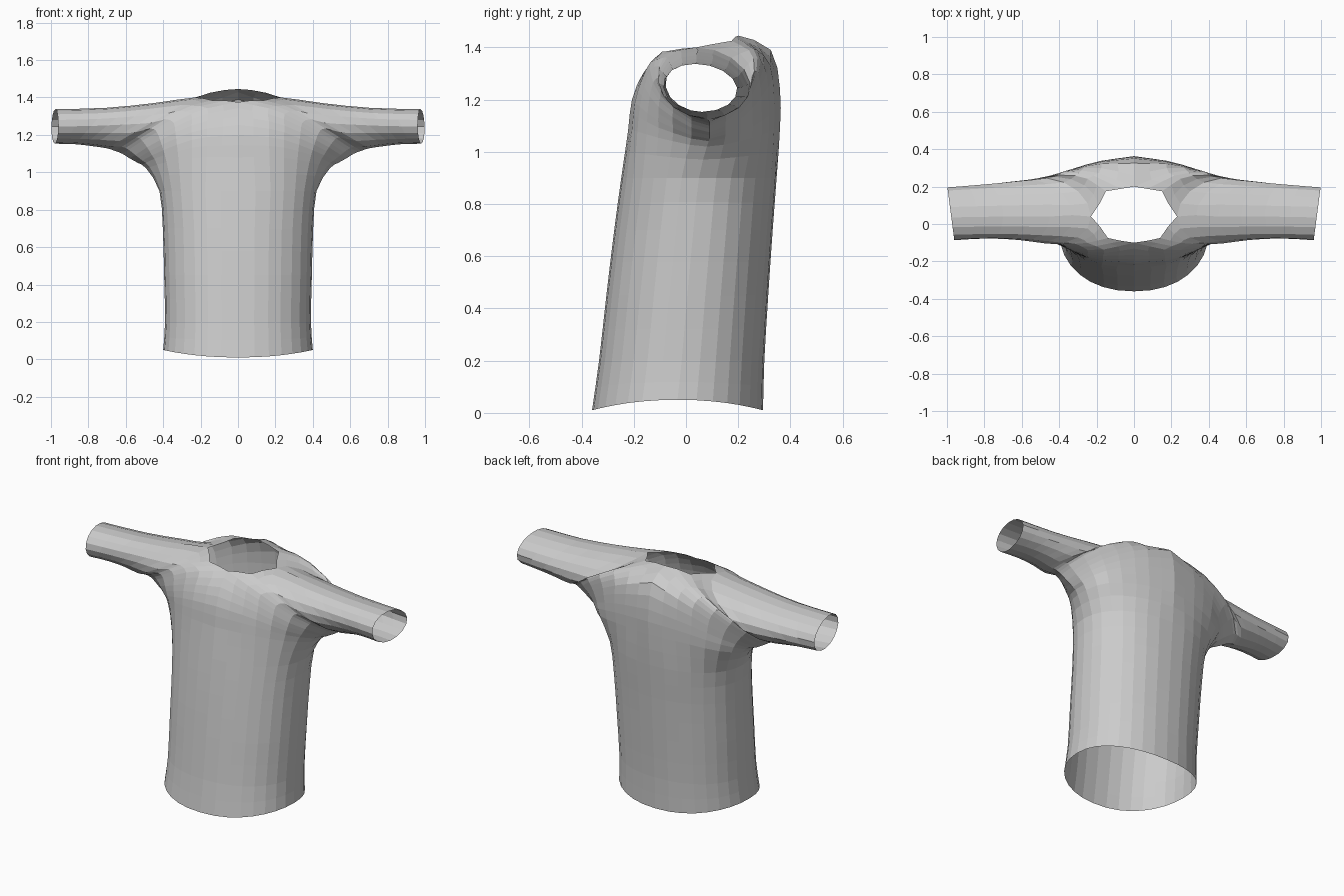
import bpy, bmesh
from math import sin, cos, pi
from mathutils import Vector

if "Cube" in bpy.data.objects:
    bpy.data.objects.remove(bpy.data.objects["Cube"])

SEG = 16   # faces around each half rib, front to back


def spline(points, t):
    """Catmull-Rom point at parameter t through the given points."""
    i = min(int(t), len(points) - 2)
    f = t - i
    b, c = points[i], points[i + 1]
    a = points[i - 1] if i else b * 2 - c
    d = points[i + 2] if i + 2 < len(points) else c * 2 - b
    return 0.5 * (2 * b + (c - a) * f + (2 * a - 5 * b + 4 * c - d) * f * f
                  + (3 * b - a - 3 * c + d) * f ** 3)


def torso_rib(z, half_width, front, back, lift=0):
    rib = []
    for i in range(SEG + 1):
        s, c = max(0, sin(pi * i / SEG)), cos(pi * i / SEG)
        y = (front + back) / 2 - (back - front) / 2 * (abs(c) ** 0.92) * (1 if c > 0 else -1)
        rib.append(Vector((half_width * s ** 0.92 if 0 < i < SEG else 0, y, z + lift * s * s)))
    return rib


def chest_rib(points):
    pts = [Vector(p) for p in points]
    return [spline(pts, i * (len(pts) - 1) / SEG) for i in range(SEG + 1)]


def sleeve_rib(x_top, x_low, z_top, z_low, front, back, y_top, skew=0):
    rib = []
    mid = (front + back) / 2
    for i in range(SEG + 1):
        s, c = sin(2 * pi * i / SEG), cos(2 * pi * i / SEG)
        h = (1 + c) / 2
        y = mid - (back - front) / 2 * s + (y_top - mid) * h * h
        rib.append(Vector((x_low + (x_top - x_low) * h + skew * (y - mid), y,
                           z_low + (z_top - z_low) * h)))
    return rib


# Torso ribs, hem to chest
ribs = [torso_rib(*r) for r in (
    (0.01, 0.40, -0.36, 0.295, 0.04),
    (0.20, 0.39, -0.333, 0.30),
    (0.45, 0.395, -0.305, 0.315),
    (0.70, 0.402, -0.275, 0.332),
    (0.90, 0.42, -0.248, 0.347))]

# Chest ribs: front centre, round the armpit, to back centre
ribs += [chest_rib(p) for p in (
    [(0, -.222, 1.08), (.22, -.195, 1.08), (.40, -.09, 1.05), (.49, .08, 1.02),
     (.42, .24, 1.05), (.22, .325, 1.08), (0, .36, 1.09)],
    [(0, -.207, 1.20), (.22, -.185, 1.18), (.42, -.09, 1.11), (.535, .09, 1.05),
     (.44, .24, 1.12), (.23, .325, 1.20), (0, .36, 1.24)],
    [(0, -.165, 1.30), (.22, -.165, 1.26), (.44, -.09, 1.16), (.58, .09, 1.075),
     (.47, .24, 1.18), (.23, .315, 1.31), (0, .325, 1.39)],
    [(0, -.10, 1.375), (.22, -.14, 1.325), (.46, -.085, 1.20), (.62, .09, 1.10),
     (.50, .24, 1.22), (.25, .285, 1.365), (0, .20, 1.445)],
    [(.14, -.075, 1.385), (.29, -.105, 1.34), (.49, -.085, 1.22), (.66, .09, 1.115),
     (.52, .24, 1.24), (.29, .255, 1.37), (.15, .175, 1.425)])]

# Sleeve ribs, neck side to cuff
ribs += [sleeve_rib(*r) for r in (
    (0.23, 0.70, 1.40, 1.128, -0.095, 0.255, 0.04),
    (0.45, 0.78, 1.37, 1.14, -0.075, 0.24, 0.04),
    (0.70, 0.87, 1.345, 1.15, -0.068, 0.222, 0.04),
    (0.98, 0.98, 1.337, 1.153, -0.08, 0.202, 0.035, 0.13))]

# Loft the right half, two steps between neighbouring ribs
bm = bmesh.new()
rows = []
steps = 2 * (len(ribs) - 1)
for k in range(steps + 1):
    row = []
    for i in range(SEG + 1):
        p = spline([r[i] for r in ribs], k / 2)
        if k <= 16 and i in (0, SEG):
            p.x = 0
        row.append(bm.verts.new(p))
    rows.append(row)
for lo, hi in zip(rows, rows[1:]):
    for i in range(SEG):
        bm.faces.new((lo[i], lo[i + 1], hi[i + 1], hi[i]))

# Weld the shoulder line, then mirror to the left half
bmesh.ops.remove_doubles(bm, verts=bm.verts[:], dist=0.0005)
geom = bm.verts[:] + bm.edges[:] + bm.faces[:]
bmesh.ops.mirror(bm, geom=geom, axis='X', merge_dist=0.0005)
bmesh.ops.remove_doubles(bm, verts=bm.verts[:], dist=0.0005)
bmesh.ops.recalc_face_normals(bm, faces=bm.faces[:])

mesh = bpy.data.meshes.new("shirt")
bm.to_mesh(mesh)
bm.free()
shirt = bpy.data.objects.new("shirt", mesh)
bpy.context.collection.objects.link(shirt)
